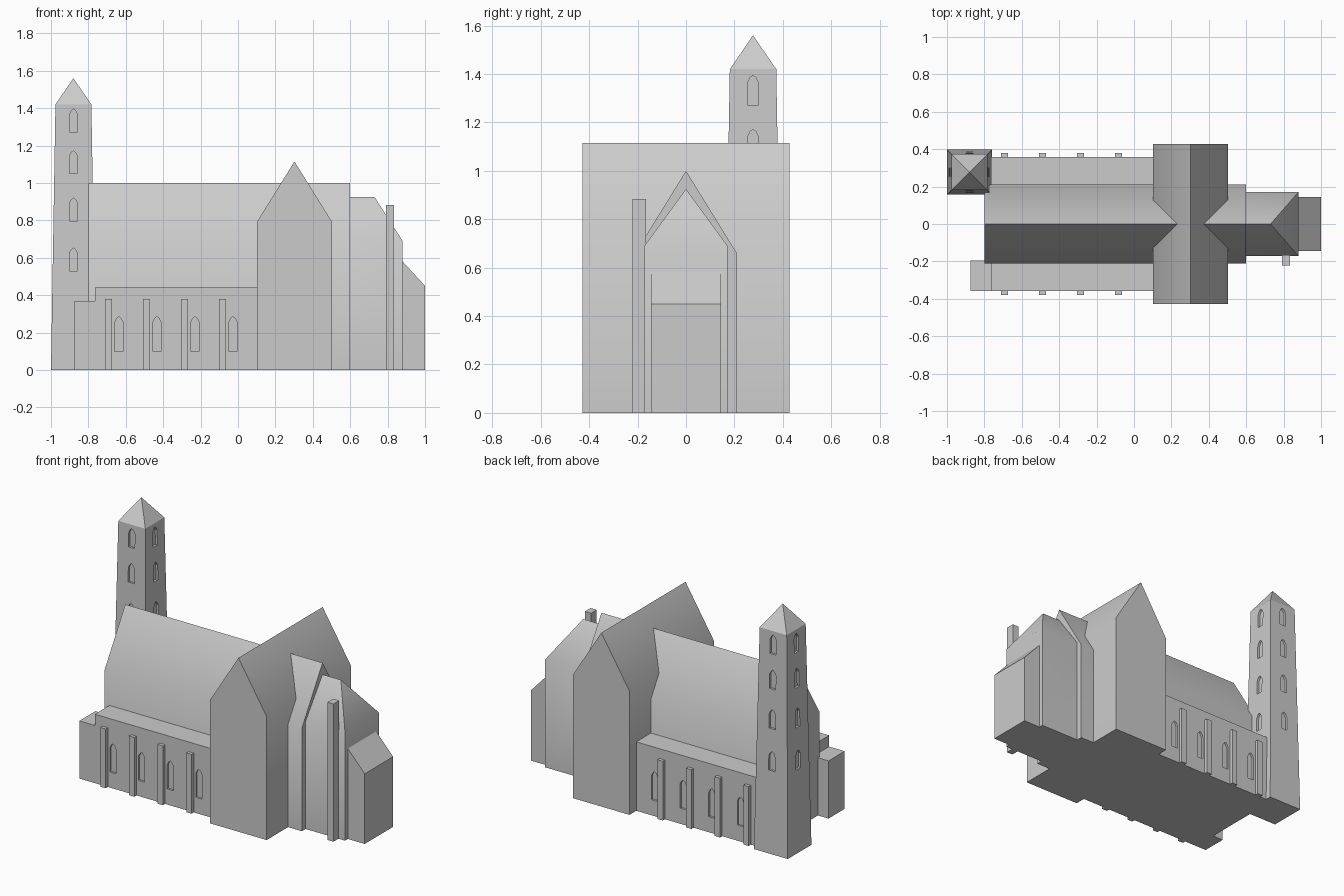
import bpy, bmesh, math
from mathutils import Vector

if "Cube" in bpy.data.objects:
    bpy.data.objects.remove(bpy.data.objects["Cube"])

stone = bpy.data.materials.new("grey_stone")
stone.diffuse_color = (0.6, 0.6, 0.6, 1)
stone.use_nodes = True
stone.node_tree.nodes["Principled BSDF"].inputs["Base Color"].default_value = stone.diffuse_color


def make(name, verts, faces, smooth=False):
    me = bpy.data.meshes.new(name)
    me.from_pydata([tuple(v) for v in verts], [], faces)
    bm = bmesh.new()
    bm.from_mesh(me)
    bmesh.ops.recalc_face_normals(bm, faces=bm.faces)
    bm.to_mesh(me)
    bm.free()
    me.materials.append(stone)
    ob = bpy.data.objects.new(name, me)
    bpy.context.collection.objects.link(ob)
    if smooth:
        activate(ob)
        bpy.ops.object.shade_smooth_by_angle(angle=math.radians(40))
    return ob


def activate(ob):
    bpy.ops.object.select_all(action='DESELECT')
    ob.select_set(True)
    bpy.context.view_layer.objects.active = ob


def prism(name, profile, vec, smooth=False):
    """Extrude a closed 3D outline along vec."""
    n = len(profile)
    a = [Vector(p) for p in profile]
    b = [p + Vector(vec) for p in a]
    faces = [list(range(n)), list(range(n, 2 * n))]
    faces += [[i, (i + 1) % n, n + (i + 1) % n, n + i] for i in range(n)]
    return make(name, a + b, faces, smooth)


def box(name, x0, x1, y0, y1, z0, z1):
    return prism(name, [(x0, y0, z0), (x1, y0, z0), (x1, y1, z0), (x0, y1, z0)],
                 (0, 0, z1 - z0))


def gable(half, eave, ridge):
    return [(-half, 0), (half, 0), (half, eave), (0, ridge), (-half, eave)]


def cut(ob, cutters):
    for c in cutters:
        m = ob.modifiers.new("cut", 'BOOLEAN')
        m.operation = 'DIFFERENCE'
        m.solver = 'EXACT'
        m.object = c
        c.hide_render = True
        activate(ob)
        bpy.ops.object.modifier_apply(modifier=m.name)
    for c in cutters:
        bpy.data.objects.remove(c)


def arch(z0, z1):
    """Pointed window outline as (across, z)."""
    w = 0.022
    return [(-w, z0), (w, z0), (w, z1 - 0.03), (0.012, z1 - 0.01), (0, z1),
            (-0.012, z1 - 0.01), (-w, z1 - 0.03)]


# Nave and transept
prism("nave", [(-0.8, y, z) for y, z in gable(0.21, 0.66, 1.0)], (1.4, 0, 0), True)
prism("transept", [(0.302 + x, -0.427, z) for x, z in gable(0.2, 0.793, 1.115)],
      (0, 0.854, 0), True)

# Apse with hipped east end
h, e = 0.172, 0.69
make("apse",
     [(0.58, -h, 0), (0.88, -h, 0), (0.88, h, 0), (0.58, h, 0),
      (0.58, -h, e), (0.88, -h, e), (0.88, h, e), (0.58, h, e),
      (0.58, 0, 0.925), (0.73, 0, 0.925)],
     [(0, 1, 2, 3), (0, 1, 5, 4), (1, 2, 6, 5), (2, 3, 7, 6), (3, 0, 4, 8, 7),
      (4, 5, 9, 8), (6, 7, 8, 9), (5, 6, 9)], True)

# Lean-to annex, chimney and west porch
prism("annex", [(0.86, -0.144, 0), (1, -0.144, 0), (1, -0.144, 0.45),
                (0.88, -0.144, 0.58), (0.86, -0.144, 0.58)], (0, 0.288, 0))
box("chimney", 0.79, 0.833, -0.222, -0.165, 0, 0.883)
box("porch", -0.875, -0.75, -0.358, -0.195, 0, 0.37)

# Side aisles with recessed windows
aisles = box("aisles", -0.765, 0.12, -0.358, 0.358, 0, 0.442)
cutters = []
for i in range(4):
    x = -0.637 + i * 0.2033
    for s in (-1, 1):
        cutters.append(prism("window_cutter",
                             [(x + u, s * 0.345, z) for u, z in arch(0.1, 0.285)],
                             (0, s * 0.05, 0)))
cut(aisles, cutters)

# Buttresses
for i in range(4):
    x = -0.692 + i * 0.2033
    for s in (-1, 1):
        y0, y1 = sorted((s * 0.34, s * 0.38))
        box("buttress", x - 0.019, x + 0.019, y0, y1, 0, 0.38)

# Tapered tower with pyramid roof
cx, cy, top, r0, r1 = -0.88, 0.277, 1.42, 0.12, 0.096
corners = [(-1, -1), (1, -1), (1, 1), (-1, 1)]
verts = [(cx + a * r, cy + b * r, z) for r, z in ((r0, 0), (r1, top)) for a, b in corners]
verts.append((cx, cy, 1.56))
faces = [(0, 1, 2, 3)]
for i in range(4):
    j = (i + 1) % 4
    faces += [(i, j, j + 4, i + 4), (i + 4, j + 4, 8)]
tower = make("tower", verts, faces)

# Recessed tower windows following the wall slope, four per side
cutters = []
for z0 in (0.53, 0.797, 1.05, 1.273):
    for nx, ny in ((1, 0), (-1, 0), (0, 1), (0, -1)):
        pts = []
        for u, z in arch(z0, z0 + 0.122):
            d = r0 + (r1 - r0) * z / top - 0.014
            pts.append((cx + nx * d - ny * u, cy + ny * d + nx * u, z))
        cutters.append(prism("window_cutter", pts, (nx * 0.05, ny * 0.05, 0)))
cut(tower, cutters)
